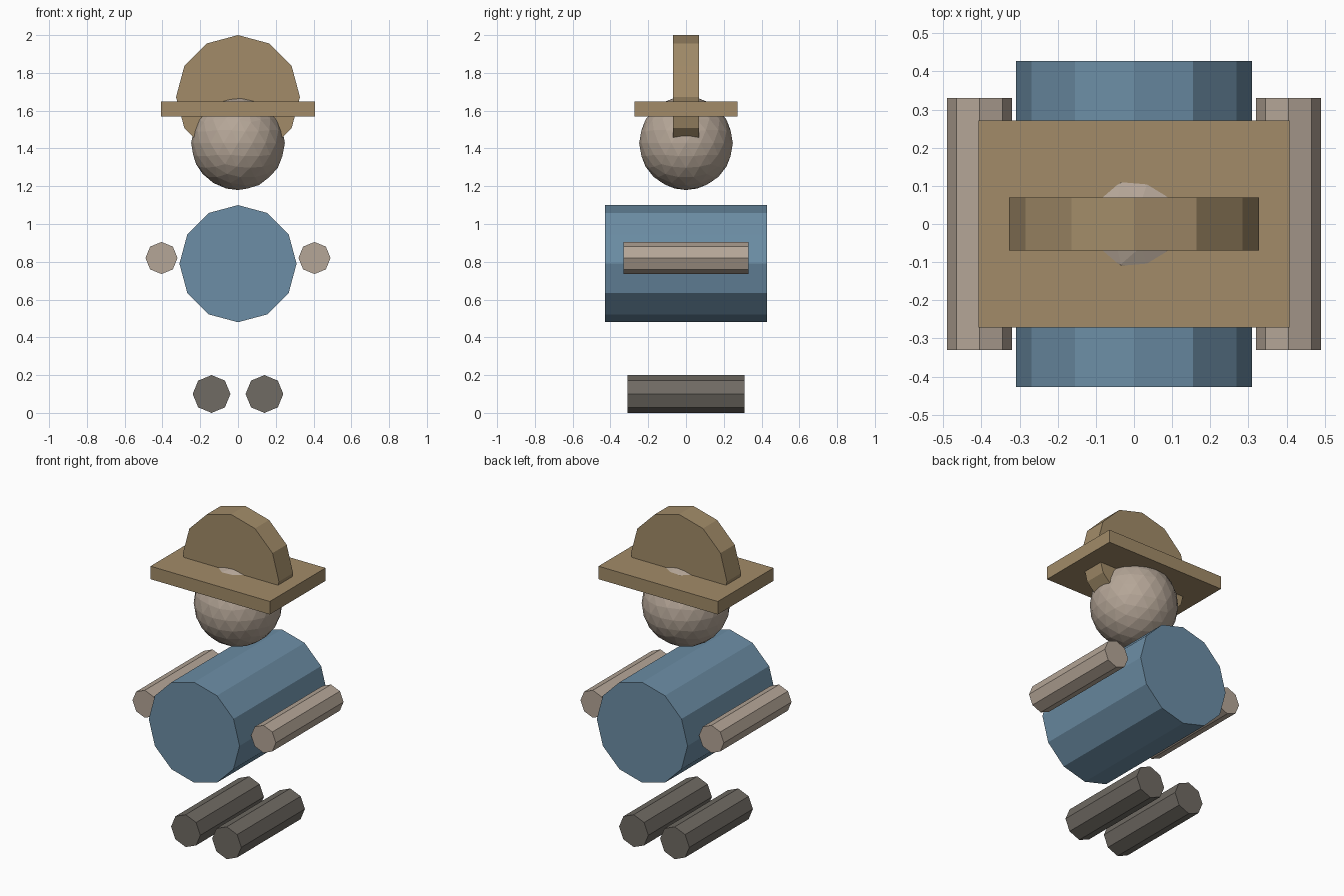
import bpy
from math import pi

if "Cube" in bpy.data.objects:
    bpy.data.objects.remove(bpy.data.objects["Cube"])


def material(name, rgb):
    m = bpy.data.materials.new(name)
    m.diffuse_color = (*rgb, 1)
    m.use_nodes = True
    m.node_tree.nodes["Principled BSDF"].inputs["Base Color"].default_value = m.diffuse_color
    return m


BLUE = material("blue_cloth", (0.15, 0.27, 0.38))
SKIN = material("skin", (0.46, 0.38, 0.31))
DARK = material("dark_leather", (0.16, 0.145, 0.125))
TAN = material("tan_felt", (0.36, 0.26, 0.14))


def finish(name, mat):
    ob = bpy.context.object
    ob.name = name
    ob.data.materials.append(mat)
    return ob


def drum(name, x, z, radius, depth, sides, mat):
    """Flat-sided cylinder lying along y, with a corner pointing up."""
    bpy.ops.mesh.primitive_cylinder_add(vertices=sides, radius=radius, depth=depth,
                                        location=(x, 0, z), rotation=(pi / 2, 0, 0))
    return finish(name, mat)


# Torso
drum("torso", 0, 0.79, 0.31, 0.855, 12, BLUE)

# Arms and legs, left and right
for side, s in (("left", -1), ("right", 1)):
    drum(side + "_arm", s * 0.405, 0.82, 0.085, 0.66, 8, SKIN)
    drum(side + "_leg", s * 0.14, 0.10, 0.10, 0.62, 8, DARK)

# Head
bpy.ops.mesh.primitive_ico_sphere_add(subdivisions=3, radius=0.248, location=(0, 0, 1.428))
finish("head", SKIN)

# Hat: flat brim and upright disc crown
bpy.ops.mesh.primitive_cube_add(size=1, location=(0, 0, 1.608))
brim = finish("hat_brim", TAN)
brim.scale = (0.815, 0.543, 0.08)
drum("hat_crown", 0, 1.672, 0.328, 0.138, 12, TAN)
